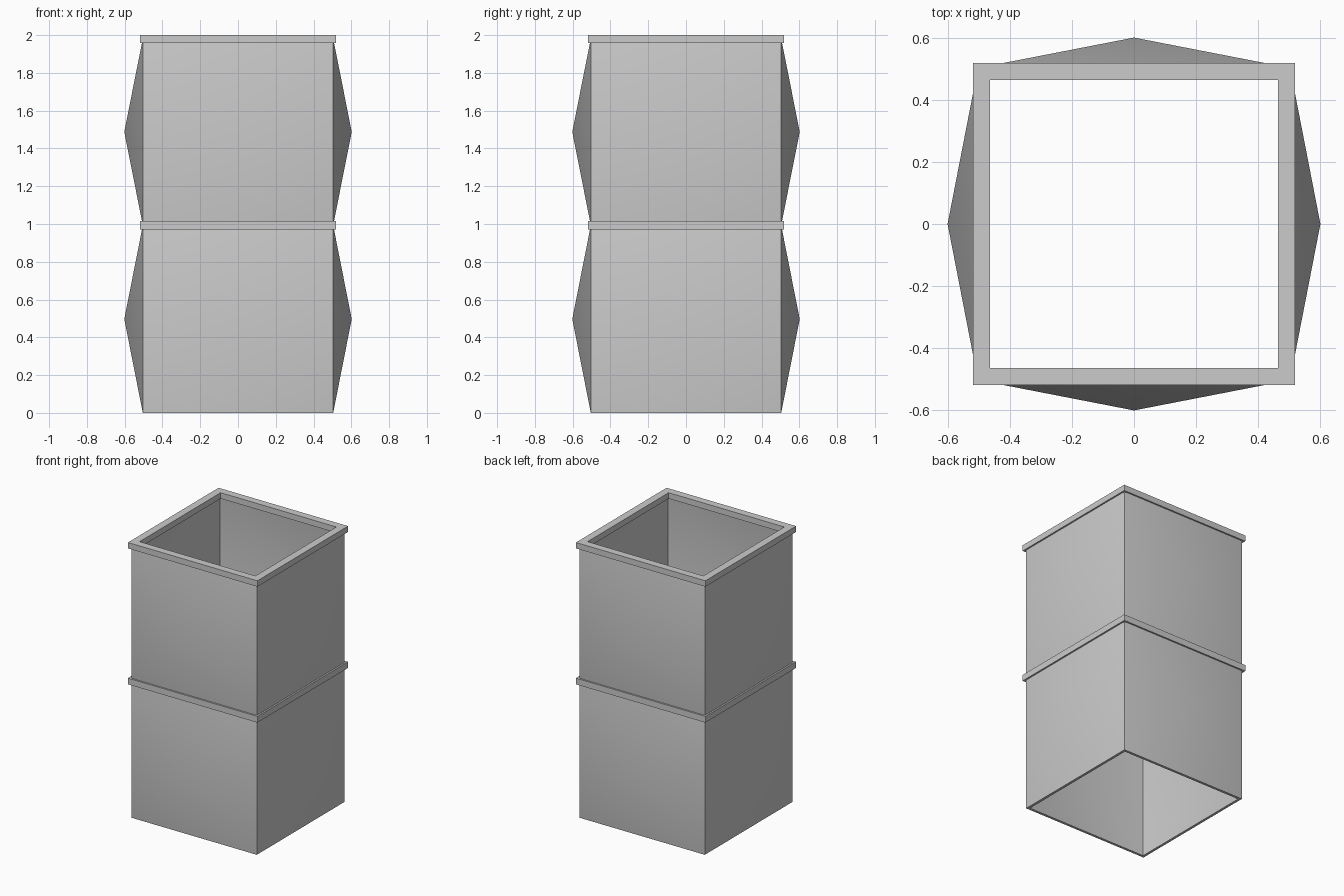
import bpy, bmesh
from math import radians

if "Cube" in bpy.data.objects:
    bpy.data.objects.remove(bpy.data.objects["Cube"])

CORNERS = [(-1, -1), (1, -1), (1, 1), (-1, 1)]


def make_object(name, bm):
    mesh = bpy.data.meshes.new(name)
    bm.to_mesh(mesh)
    bm.free()
    obj = bpy.data.objects.new(name, mesh)
    bpy.context.collection.objects.link(obj)
    return obj


def square(bm, half, z):
    return [bm.verts.new((x * half, y * half, z)) for x, y in CORNERS]


def wall_section(name, z0, z1, half=0.504, bulge=0.602, thickness=0.02):
    # four walls, each a shallow pyramid pointing outward
    bm = bmesh.new()
    low, high = square(bm, half, z0), square(bm, half, z1)
    for i, (dx, dy) in enumerate([(0, -1), (1, 0), (0, 1), (-1, 0)]):
        j = (i + 1) % 4
        apex = bm.verts.new((dx * bulge, dy * bulge, (z0 + z1) / 2))
        loop = [low[i], low[j], high[j], high[i]]
        for k in range(4):
            bm.faces.new((loop[k], loop[(k + 1) % 4], apex))
    obj = make_object(name, bm)
    # hollow shell thickened inward
    mod = obj.modifiers.new("shell", 'SOLIDIFY')
    mod.thickness = thickness
    mod.offset = -1
    mod.use_even_offset = True
    bpy.ops.object.select_all(action='DESELECT')
    obj.select_set(True)
    bpy.context.view_layer.objects.active = obj
    bpy.ops.object.modifier_apply(modifier=mod.name)
    # keep the open ends level with the section
    for v in obj.data.vertices:
        if v.co.z < z0 + 0.1:
            v.co.z = z0
        elif v.co.z > z1 - 0.1:
            v.co.z = z1
    bpy.ops.object.shade_smooth_by_angle(angle=radians(30))
    return obj


def square_band(name, z0, z1, outer=0.52, inner=0.465):
    # flat square frame around the joint
    bm = bmesh.new()
    rings = [square(bm, h, z) for h, z in
             [(outer, z0), (outer, z1), (inner, z1), (inner, z0)]]
    for a in range(4):
        r, s = rings[a], rings[(a + 1) % 4]
        for i in range(4):
            j = (i + 1) % 4
            bm.faces.new((r[i], r[j], s[j], s[i]))
    return make_object(name, bm)


# lower and upper bulged walls
wall_section("lower_walls", 0.0, 0.993)
wall_section("upper_walls", 0.993, 1.982)

# bands at the joint and the rim
square_band("middle_band", 0.97, 1.015)
square_band("top_band", 1.957, 2.0)
